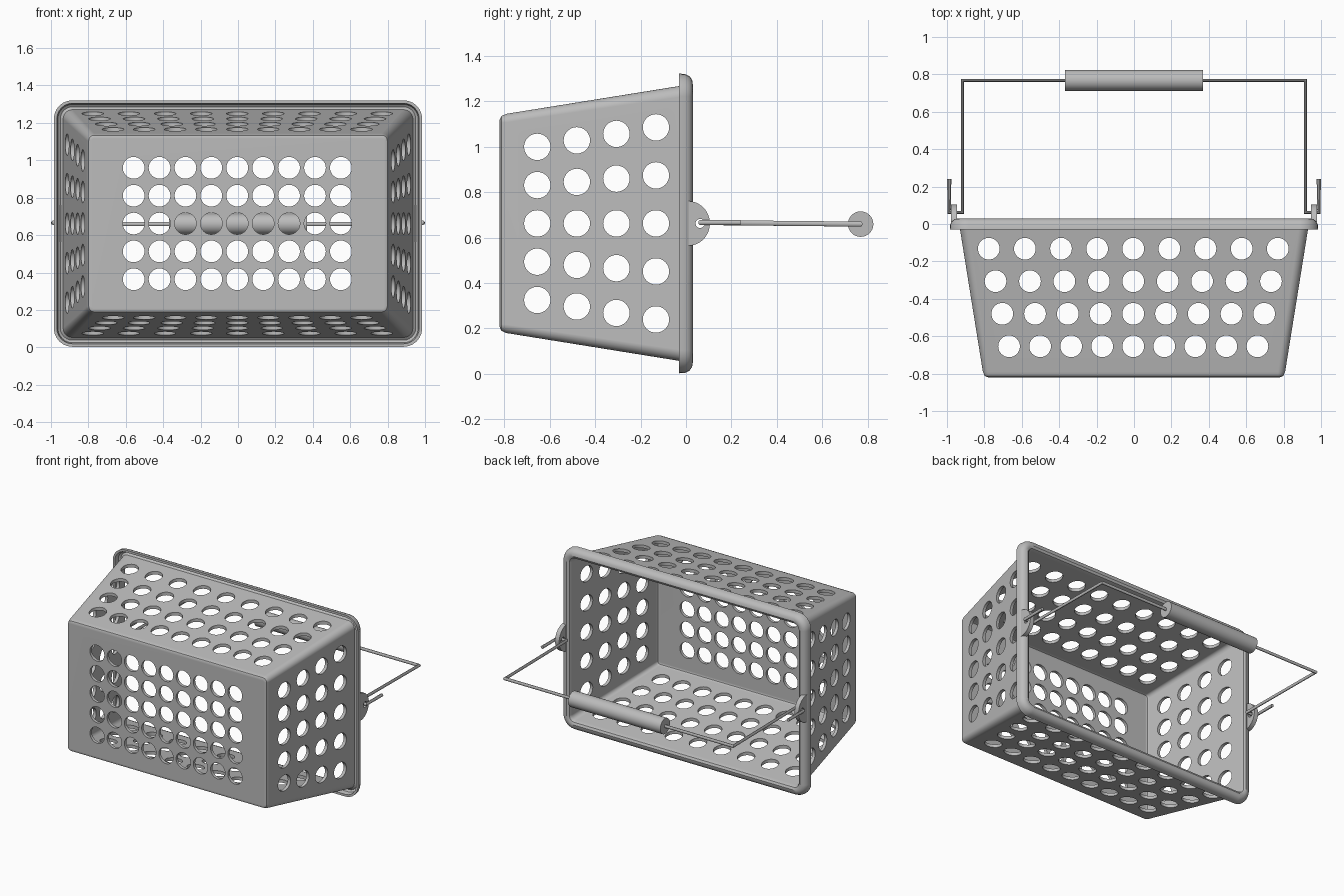
import bpy, bmesh, math
from mathutils import Matrix, Vector

cube = bpy.data.objects.get("Cube")
if cube:
    bpy.data.objects.remove(cube, do_unlink=True)

MID = 0.662    # height of the basket's centre line
TALL = 0.326   # half width minus half height

grey = bpy.data.materials.new("basket grey")
grey.use_nodes = True
grey.diffuse_color = (0.5, 0.5, 0.5, 1)
grey.node_tree.nodes["Principled BSDF"].inputs["Base Color"].default_value = (0.5, 0.5, 0.5, 1)


def finish(name, bm):
    bmesh.ops.recalc_face_normals(bm, faces=bm.faces)
    mesh = bpy.data.meshes.new(name)
    bm.to_mesh(mesh)
    bm.free()
    ob = bpy.data.objects.new(name, mesh)
    bpy.context.collection.objects.link(ob)
    mesh.materials.append(grey)
    return ob


def activate(ob):
    bpy.ops.object.select_all(action='DESELECT')
    ob.select_set(True)
    bpy.context.view_layer.objects.active = ob


def smooth(ob):
    activate(ob)
    bpy.ops.object.shade_smooth_by_angle(angle=math.radians(35))
    mod = ob.modifiers.new("even_normals", 'WEIGHTED_NORMAL')
    mod.keep_sharp = True


def rods(name, centres, axis, radius, length, sides=32):
    """One mesh of parallel cylinders."""
    turn = Vector((0, 0, 1)).rotation_difference(Vector(axis)).to_matrix().to_4x4()
    bm = bmesh.new()
    for c in centres:
        bmesh.ops.create_cone(bm, cap_ends=True, segments=sides, radius1=radius,
                              radius2=radius, depth=length,
                              matrix=Matrix.Translation(c) @ turn)
    return finish(name, bm)


def cut(ob, cutter):
    cutter.hide_render = True
    mod = ob.modifiers.new("holes", 'BOOLEAN')
    mod.operation = 'DIFFERENCE'
    mod.solver = 'EXACT'
    mod.object = cutter
    activate(ob)
    bpy.ops.object.modifier_apply(modifier=mod.name)
    bpy.data.objects.remove(cutter, do_unlink=True)


def rounded_loop(half, radius, y, steps=6):
    """Rounded rectangle facing along y."""
    pts = []
    for k, (sx, sz) in enumerate(((1, 1), (-1, 1), (-1, -1), (1, -1))):
        for i in range(steps + 1):
            a = math.pi / 2 * (k + i / steps)
            pts.append((sx * (half - radius) + radius * math.cos(a), y,
                        MID + sz * (half - TALL - radius) + radius * math.sin(a)))
    return pts


# Basket shell with rolled rim: half width, corner radius, depth
profile = [
    (0.780, 0.010, -0.820), (0.798, 0.028, -0.812), (0.808, 0.038, -0.790),
    (0.935, 0.050, 0.000), (0.950, 0.065, 0.012), (0.963, 0.078, 0.002),
    (0.969, 0.084, -0.030), (0.985, 0.100, -0.030), (0.983, 0.098, -0.004),
    (0.973, 0.088, 0.016), (0.957, 0.072, 0.027), (0.938, 0.053, 0.030),
    (0.922, 0.040, 0.022), (0.912, 0.032, 0.000),
    (0.788, 0.024, -0.780), (0.780, 0.016, -0.793), (0.768, 0.008, -0.798),
]
bm = bmesh.new()
loops = [[bm.verts.new(p) for p in rounded_loop(*row)] for row in profile]
for a, b in zip(loops, loops[1:]):
    for i in range(len(a)):
        j = (i + 1) % len(a)
        bm.faces.new((a[i], a[j], b[j], b[i]))
bm.faces.new(loops[0])
bm.faces.new(loops[-1])
basket = finish("basket", bm)

# Round holes in the base, the long walls and the short walls
R = 0.058
depths = [-0.132 - 0.174 * k for k in range(4)]
base = [(-0.004 + 0.1385 * i, -0.8, MID + 0.149 * j)
        for i in range(-4, 5) for j in range(-2, 3)]
long_walls = [(-0.004 + i * (0.2 + 0.052 * y), y, MID)
              for y in depths for i in range(-4, 5)]
short_walls = [(0, y, MID + j * (0.222 + 0.082 * y))
               for y in depths for j in range(-2, 3)]
cut(basket, rods("base_holes", base, (0, 1, 0), R, 0.2))
cut(basket, rods("long_wall_holes", long_walls, (0, 0, 1), R, 2))
cut(basket, rods("short_wall_holes", short_walls, (1, 0, 0), R, 3))
smooth(basket)

# Half-round ears that carry the handle
for side, s in (("left", 1), ("right", -1)):
    bm = bmesh.new()
    arc = [math.pi * (i / 24 - 0.5) for i in range(25)]
    verts = [bm.verts.new((s * 0.946, 0.010 + 0.095 * math.cos(a),
                           MID + 0.098 * math.sin(a))) for a in arc]
    face = bm.faces.new(verts)
    out = bmesh.ops.extrude_face_region(bm, geom=[face])
    bmesh.ops.translate(bm, vec=(s * 0.032, 0, 0),
                        verts=[v for v in out["geom"] if isinstance(v, bmesh.types.BMVert)])
    ear = finish(side + "_ear", bm)
    cut(ear, rods("ear_hole", [(s * 0.96, 0.062, MID)], (1, 0, 0), 0.02, 0.2))
    smooth(ear)

# Bent wire handle, hooked through both ears
half_path = [(0.988, 0.24, MID + 0.004), (0.988, 0.062, MID + 0.004),
             (0.917, 0.062, MID + 0.004), (0.917, 0.768, MID - 0.003)]
path = half_path + [(-x, y, z) for x, y, z in reversed(half_path)]
curve = bpy.data.curves.new("wire_handle", 'CURVE')
curve.dimensions = '3D'
curve.bevel_depth = 0.0115
curve.bevel_resolution = 3
curve.use_fill_caps = True
spline = curve.splines.new('POLY')
spline.points.add(len(path) - 1)
for point, co in zip(spline.points, path):
    point.co = (*co, 1)
curve.materials.append(grey)
wire = bpy.data.objects.new("wire_handle", curve)
bpy.context.collection.objects.link(wire)
activate(wire)
bpy.ops.object.convert(target='MESH')
smooth(bpy.context.view_layer.objects.active)

# Cylindrical grip
smooth(rods("grip", [(0, 0.768, MID - 0.003)], (1, 0, 0), 0.056, 0.74))
